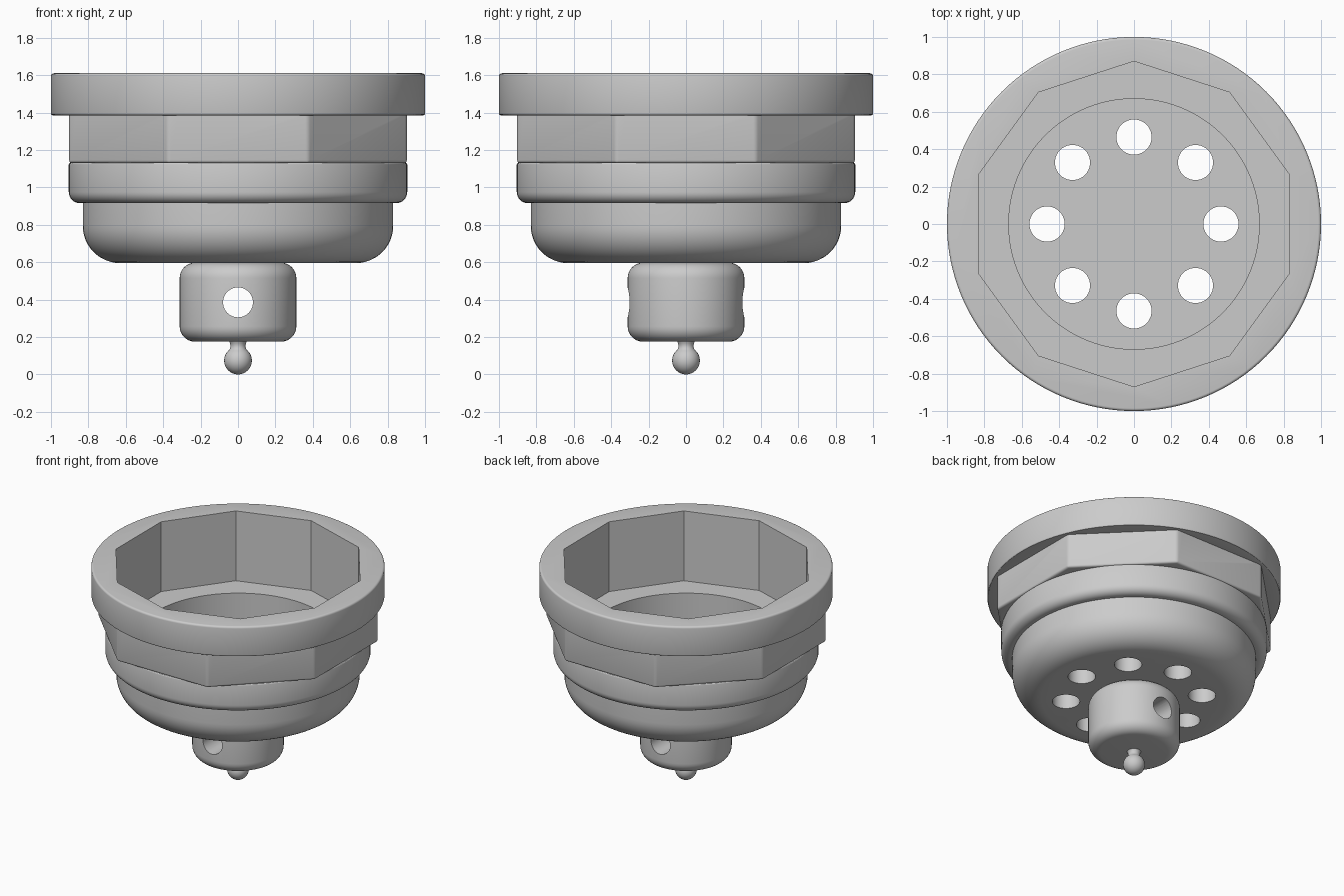
import bpy, bmesh
from math import sin, cos, pi, radians
from mathutils import Matrix

if "Cube" in bpy.data.objects:
    bpy.data.objects.remove(bpy.data.objects["Cube"])


def arc(cr, cz, r, a0, a1, n=8):
    """Points of a rounded corner in the (radius, z) profile plane."""
    return [(cr + r * cos(radians(a0 + (a1 - a0) * i / n)),
             cz + r * sin(radians(a0 + (a1 - a0) * i / n))) for i in range(n + 1)]


def lathe(name, profile, segs=96, phase=0.0, matrix=None, bevel=0.0):
    """Closed solid turned round z; profile runs from the bottom to the top."""
    bm = bmesh.new()
    rings = []
    for r, z in profile:
        rings.append([bm.verts.new((r * cos(phase + 2 * pi * k / segs),
                                    r * sin(phase + 2 * pi * k / segs), z))
                      for k in range(segs)])
    for a, b in zip(rings, rings[1:]):
        for k in range(segs):
            j = (k + 1) % segs
            bm.faces.new((a[k], a[j], b[j], b[k]))
    bm.faces.new(rings[0][::-1])
    bm.faces.new(rings[-1])
    if bevel:
        bmesh.ops.bevel(bm, geom=bm.edges[:], offset=bevel, segments=3,
                        profile=0.5, affect='EDGES')
    if matrix:
        bm.transform(matrix)
    mesh = bpy.data.meshes.new(name)
    bm.to_mesh(mesh)
    bm.free()
    ob = bpy.data.objects.new(name, mesh)
    bpy.context.collection.objects.link(ob)
    return ob


def activate(ob):
    bpy.ops.object.select_all(action='DESELECT')
    ob.select_set(True)
    bpy.context.view_layer.objects.active = ob


def combine(ob, other, operation):
    """Apply a boolean and remove the helper."""
    activate(ob)
    mod = ob.modifiers.new(operation, 'BOOLEAN')
    mod.operation, mod.object, mod.solver = operation, other, 'EXACT'
    bpy.ops.object.modifier_apply(modifier=mod.name)
    bpy.data.objects.remove(other)


def smooth(ob):
    activate(ob)
    bpy.ops.object.shade_smooth_by_angle(angle=radians(30))


# Turned outside: rounded bowl, middle ring, top rim
outside = (arc(0.63, 0.795, 0.2, -90, 0, 12)
           + [(0.83, 0.915)]
           + arc(0.845, 0.975, 0.06, -90, 0)
           + arc(0.895, 1.122, 0.01, 0, 90, 3)
           + [(0.85, 1.132), (0.85, 1.385)]
           + arc(0.99, 1.395, 0.01, -90, 0, 3)
           + arc(0.985, 1.595, 0.015, 0, 90, 4))
body = lathe("cup_body", outside, segs=128)

# Octagonal wrench flats under the rim
flat_r = 0.903 / cos(pi / 8)
flats = lathe("wrench_flats", [(flat_r, 1.13), (flat_r, 1.5)], 8, pi / 8, bevel=0.015)
combine(body, flats, 'UNION')

# Ten-sided socket, then the round well below it
socket = lathe("socket_cutter", [(0.87, 1.085), (0.87, 1.8)], 10, pi / 2)
combine(body, socket, 'DIFFERENCE')
well = lathe("well_cutter", [(0.67, 0.72), (0.67, 1.3)], 96)
combine(body, well, 'DIFFERENCE')

# Ring of eight drain holes
for k in range(8):
    a = k * pi / 4
    hole = lathe("drain_cutter", [(0.094, 0.4), (0.094, 0.9)], 40,
                 matrix=Matrix.Translation((0.465 * cos(a), 0.465 * sin(a), 0)))
    combine(body, hole, 'DIFFERENCE')
smooth(body)

# Lower neck with a cross hole from front to back
neck = lathe("lower_neck", arc(0.23, 0.257, 0.082, -90, 0) + arc(0.23, 0.515, 0.082, 0, 90))
cross = lathe("cross_cutter", [(0.08, -0.6), (0.08, 0.6)], 48,
              matrix=Matrix.Translation((0, 0, 0.385)) @ Matrix.Rotation(pi / 2, 4, 'X'))
combine(neck, cross, 'DIFFERENCE')
smooth(neck)

# Ball tip on a short flared stem
tip = lathe("ball_tip", arc(0, 0.074, 0.074, -89, 52, 20)
            + [(0.041, 0.145), (0.04, 0.155), (0.043, 0.167), (0.052, 0.185)], 48)
smooth(tip)
